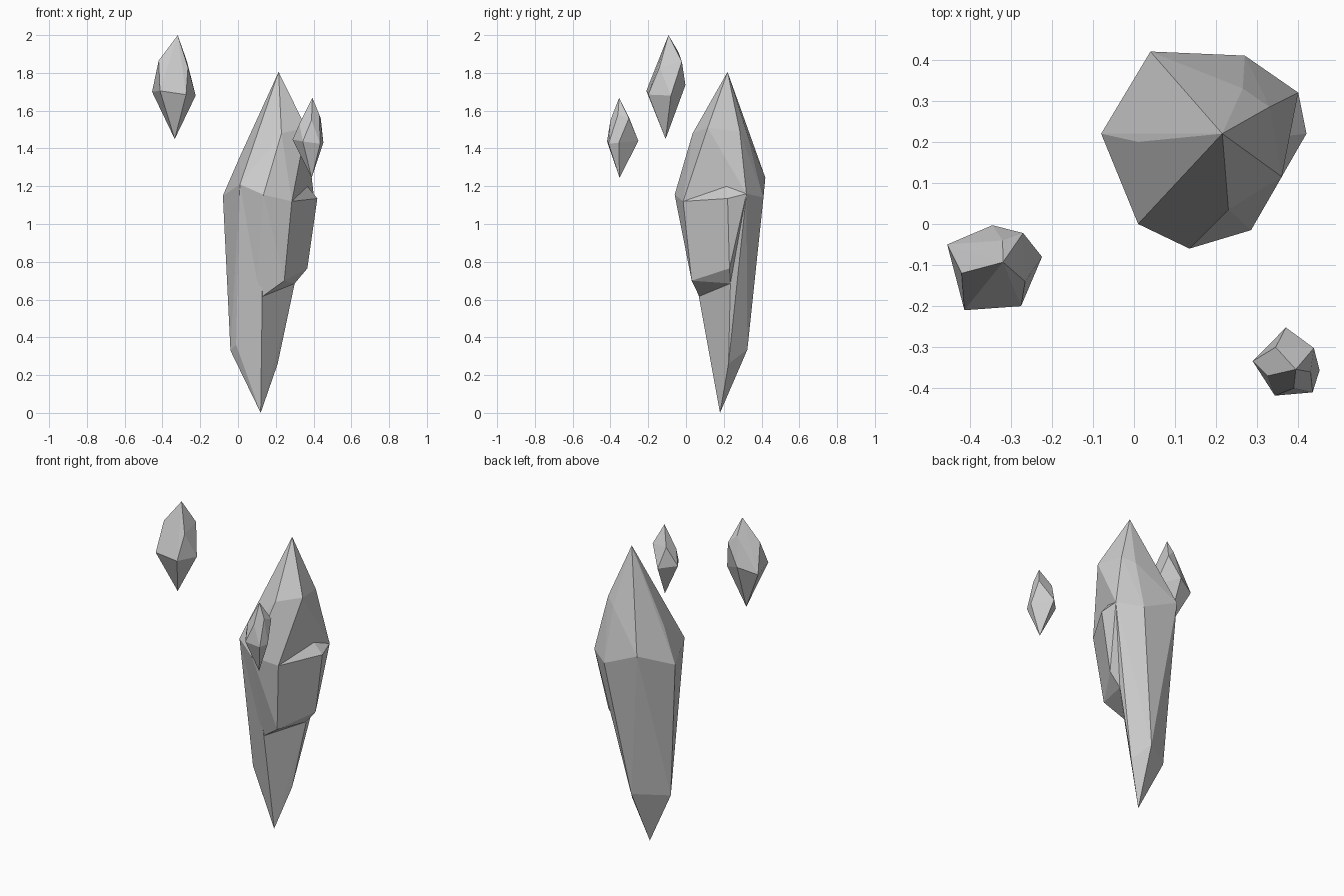
import bpy
import bmesh

cube = bpy.data.objects.get("Cube")
if cube:
    bpy.data.objects.remove(cube, do_unlink=True)

# One plain grey stone colour for every shard
stone = bpy.data.materials.new("grey_stone")
stone.use_nodes = True
grey = (0.6, 0.6, 0.6, 1)
stone.diffuse_color = grey
stone.node_tree.nodes["Principled BSDF"].inputs["Base Color"].default_value = grey


def make_shard(name, *rings):
    """Wrap a tight, flat-faceted skin around stacked rings of corner points."""
    bm = bmesh.new()
    for ring in rings:
        for corner in ring:
            bm.verts.new(corner)
    hull = bmesh.ops.convex_hull(bm, input=bm.verts[:])
    loose = {g for g in hull["geom_interior"] + hull["geom_unused"]
             if isinstance(g, bmesh.types.BMVert)}
    bmesh.ops.delete(bm, geom=list(loose), context='VERTS')
    # Merge nearly coplanar triangles into larger facets
    bmesh.ops.dissolve_limit(bm, angle_limit=0.02,
                             verts=bm.verts[:], edges=bm.edges[:])
    bmesh.ops.recalc_face_normals(bm, faces=bm.faces[:])
    mesh = bpy.data.meshes.new(name)
    bm.to_mesh(mesh)
    bm.free()
    mesh.materials.append(stone)
    shard = bpy.data.objects.new(name, mesh)
    bpy.context.collection.objects.link(shard)
    return shard


# Corners shared by the parts of the large crystal
left_shoulder = (-.08, .22, 1.15)
front_left_shoulder = (.01, 0, 1.21)
front_shoulder = (.135, -.06, 1.155)
front_right_shoulder = (.285, -.015, 1.12)
right_shoulder = (.4, .32, 1.16)
back_shoulders = [(.27, .41, 1.14), (.04, .42, 1.245)]
ledge_front = (.13, .07, .617)
ledge_side = (.3, .235, .685)

# Long tapering lower body
make_shard(
    "crystal_shaft",
    [(.12, .18, 0)],
    [(-.04, .205, .33), (-.01, .16, .36), (.21, .225, .26), (.145, .325, .335)],
    [ledge_front, ledge_side],
    [left_shoulder, (-.045, .14, 1.09), front_left_shoulder,
     (.135, -.03, 1.155), right_shoulder],
    back_shoulders,
)

# Pointed upper body
make_shard(
    "crystal_crown",
    [left_shoulder, front_left_shoulder, front_shoulder,
     front_right_shoulder, right_shoulder],
    back_shoulders,
    [(.23, .035, 1.48), (.36, .115, 1.51), (.33, .285, 1.49),
     (.265, .33, 1.46), (.01, .2, 1.357)],
    [(.215, .22, 1.805)],
)

# Thick broken slab on the front and side of the shaft
make_shard(
    "crystal_slab",
    [front_left_shoulder, front_shoulder, front_right_shoulder,
     (.42, .22, 1.135), right_shoulder, (.367, .214, 1.2)],
    [(.1, .06, .705), (.245, .03, .7), (.367, .23, .765)],
    [ledge_front, ledge_side],
)

# Upper floating shard
make_shard(
    "upper_floating_shard",
    [(-.335, -.108, 1.45)],
    [(-.345, -.003, 1.735), (-.224, -.08, 1.68), (-.275, -.2, 1.685),
     (-.413, -.21, 1.705), (-.455, -.05, 1.7)],
    [(-.27, -.022, 1.86), (-.265, -.14, 1.83), (-.385, -.154, 1.81),
     (-.42, -.12, 1.865), (-.32, -.04, 1.91)],
    [(-.319, -.093, 2)],
)

# Lower floating shard
make_shard(
    "lower_floating_shard",
    [(.39, -.352, 1.245)],
    [(.37, -.252, 1.44), (.452, -.356, 1.43), (.435, -.41, 1.425),
     (.343, -.418, 1.437), (.289, -.334, 1.447)],
    [(.438, -.302, 1.56), (.43, -.36, 1.58), (.389, -.4, 1.55),
     (.325, -.37, 1.53), (.345, -.3, 1.56)],
    [(.394, -.354, 1.668)],
)
